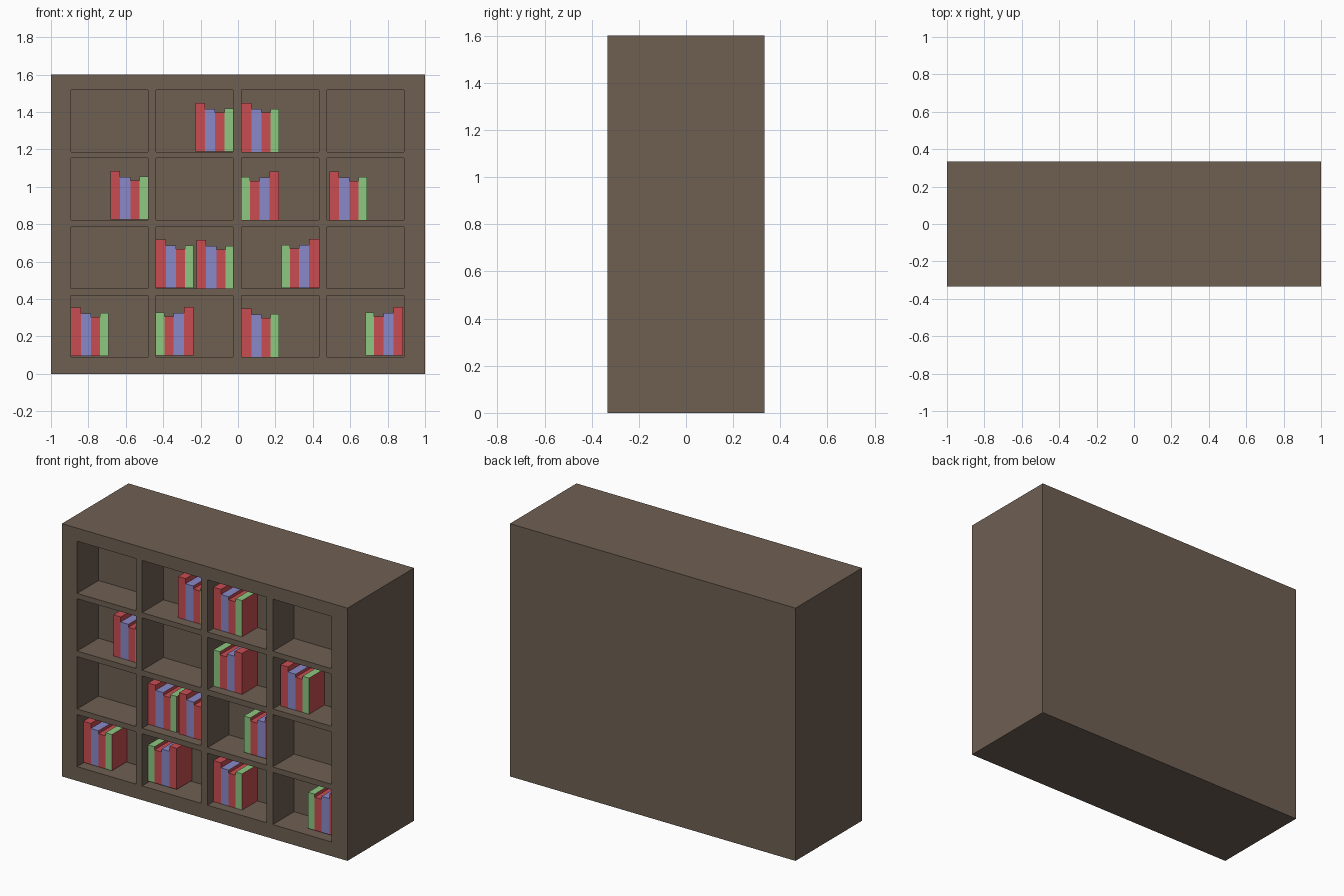
import bpy, bmesh

if "Cube" in bpy.data.objects:
    bpy.data.objects.remove(bpy.data.objects["Cube"])


def material(name, color):
    m = bpy.data.materials.new(name)
    m.diffuse_color = (*color, 1)
    m.use_nodes = True
    m.node_tree.nodes["Principled BSDF"].inputs["Base Color"].default_value = m.diffuse_color
    return m


WOOD = material("brown_wood", (0.157, 0.116, 0.086))
COVERS = [material("red_cover", (0.58, 0.075, 0.085)),
          material("blue_cover", (0.25, 0.25, 0.58)),
          material("green_cover", (0.27, 0.58, 0.22))]


def add_object(name, bm, mats):
    bmesh.ops.recalc_face_normals(bm, faces=bm.faces[:])
    mesh = bpy.data.meshes.new(name)
    bm.to_mesh(mesh)
    bm.free()
    for m in mats:
        mesh.materials.append(m)
    obj = bpy.data.objects.new(name, mesh)
    bpy.context.collection.objects.link(obj)
    return obj


# Cabinet: front grid, extruded back to a closed box, with recessed compartments
FRONT, BACK, RECESS = -0.333, 0.333, -0.12
xs = [-1, -0.893, -0.482, -0.438, -0.026, 0.02, 0.432, 0.477, 0.888, 1]
zs = [0, 0.09, 0.42, 0.455, 0.786, 0.822, 1.153, 1.187, 1.517, 1.6]
bm = bmesh.new()
grid = [[bm.verts.new((x, FRONT, z)) for z in zs] for x in xs]
cells = []
for i in range(len(xs) - 1):
    for j in range(len(zs) - 1):
        f = bm.faces.new((grid[i][j], grid[i + 1][j],
                          grid[i + 1][j + 1], grid[i][j + 1]))
        if i % 2 and j % 2:
            cells.append(f)
rim = [e for e in bm.edges if e.is_boundary]
ext = bmesh.ops.extrude_edge_only(bm, edges=rim)["geom"]
for v in ext:
    if isinstance(v, bmesh.types.BMVert):
        v.co.y = BACK
bmesh.ops.holes_fill(bm, edges=[e for e in bm.edges if e.is_boundary], sides=0)
for f in bmesh.ops.extrude_discrete_faces(bm, faces=cells)["faces"]:
    for v in f.verts:
        v.co.y = RECESS
add_object("bookshelf_cabinet", bm, [WOOD])


# Book set: (start x, end x, height, cover index); the green end board is red
BOOKS = [(0, 0.052, 0.26, 0), (0.052, 0.106, 0.228, 1),
         (0.106, 0.155, 0.209, 0), (0.155, 0.2, 0.229, 2)]


def book_set(name, x, z, flip):
    bm = bmesh.new()
    for a, b, h, cover in BOOKS:
        if flip:
            a, b = 0.2 - b, 0.2 - a
        box = bmesh.ops.create_cube(bm, size=1)["verts"]
        for v in box:
            v.co = (a if v.co.x < 0 else b,
                    -0.273 if v.co.y < 0 else -0.115,
                    0 if v.co.z < 0 else h)
        for f in {f for v in box for f in v.link_faces}:
            f.normal_update()
            f.material_index = 0 if abs(f.normal.x) > 0.5 else cover
    add_object(name, bm, COVERS).location = (x, 0, z)


# Left x, base z, mirrored order
SETS = [(-0.892, 0.095, False), (-0.438, 0.098, True),
        (0.02, 0.09, False), (0.683, 0.098, True),
        (-0.438, 0.458, False), (-0.222, 0.455, False), (0.232, 0.46, True),
        (-0.682, 0.825, False), (0.02, 0.822, True), (0.489, 0.822, False),
        (-0.228, 1.189, False), (0.02, 1.187, False)]
for n, (x, z, flip) in enumerate(SETS, 1):
    book_set(f"book_set_{n:02d}", x, z, flip)
